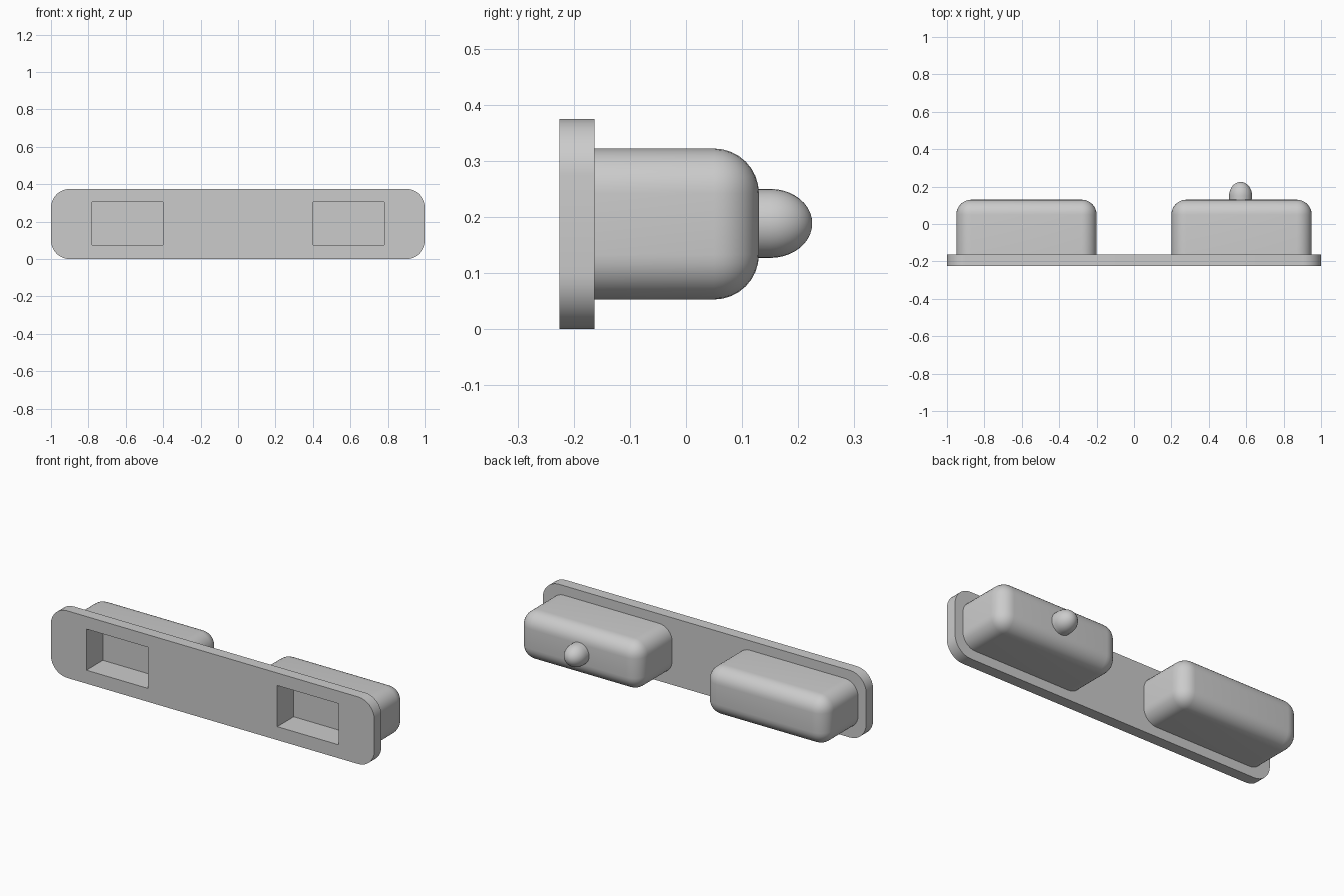
import bpy, bmesh, math
from mathutils import Matrix

if "Cube" in bpy.data.objects:
    bpy.data.objects.remove(bpy.data.objects["Cube"], do_unlink=True)

grey = bpy.data.materials.new("plain grey")
grey.use_nodes = True
GREY = (0.6, 0.6, 0.6, 1)
grey.diffuse_color = GREY
grey.node_tree.nodes["Principled BSDF"].inputs["Base Color"].default_value = GREY

MID_Z = 0.1875
FRONT, PLATE_BACK, POD_BACK, NUB_TIP = -0.225, -0.163, 0.13, 0.225


def finish(name, bm):
    bmesh.ops.recalc_face_normals(bm, faces=bm.faces)
    mesh = bpy.data.meshes.new(name)
    bm.to_mesh(mesh)
    bm.free()
    mesh.materials.append(grey)
    ob = bpy.data.objects.new(name, mesh)
    bpy.context.collection.objects.link(ob)
    return ob


def box(name, x, y, z, radius=0, pick=None):
    """Box from min/max pairs; edges chosen by pick are rounded."""
    bm = bmesh.new()
    bmesh.ops.create_cube(bm, size=1)
    for v in bm.verts:
        v.co = [lo + (c + 0.5) * (hi - lo) for c, (lo, hi) in zip(v.co, (x, y, z))]
    if radius:
        edges = [e for e in bm.edges if pick(e)]
        bmesh.ops.bevel(bm, geom=edges, offset=radius, segments=8, profile=0.5,
                        affect='EDGES', clamp_overlap=True)
    return finish(name, bm)


def along_y(e):
    return abs(e.verts[0].co.y - e.verts[1].co.y) > 0.01


def not_front(e):
    return max(v.co.y for v in e.verts) > PLATE_BACK + 0.01


def cut(ob, cutter):
    mod = ob.modifiers.new("pocket", 'BOOLEAN')
    mod.operation, mod.solver, mod.object = 'DIFFERENCE', 'EXACT', cutter
    bpy.context.view_layer.objects.active = ob
    bpy.ops.object.modifier_apply(modifier=mod.name)


# Mounting plate with rounded corners
plate = box("mounting_plate", (-1, 1), (FRONT, PLATE_BACK), (0, 0.375), 0.1, along_y)
parts = [plate]

# Two rounded pods, each with a rectangular pocket opening at the front
for side, s in (("left", 1), ("right", -1)):
    pod = box(side + "_pod", sorted((0.2 * s, 0.95 * s)), (PLATE_BACK, POD_BACK),
              (0.053, 0.322), 0.08, not_front)
    cutter = box("pocket_cutter", sorted((0.4 * s, 0.78 * s)), (FRONT - 0.1, -0.08),
                 (0.075, 0.305))
    cut(plate, cutter)
    cut(pod, cutter)
    bpy.data.objects.remove(cutter, do_unlink=True)
    parts.append(pod)

# Domed nub behind the left pod: a short round stem ending in a dome
bm = bmesh.new()
R, STEM = 0.0615, 0.15
profile = [(R, POD_BACK - 0.03), (R, STEM)]
for i in range(1, 11):
    a = math.pi / 2 * i / 10
    profile.append((R * math.cos(a), STEM + (NUB_TIP - STEM) * math.sin(a)))
verts = [bm.verts.new((r, y, 0)) for r, y in profile]
edges = [bm.edges.new(pair) for pair in zip(verts, verts[1:])]
bmesh.ops.spin(bm, geom=verts + edges, cent=(0, 0, 0), axis=(0, 1, 0),
               angle=math.tau, steps=32, use_duplicate=False)
bmesh.ops.remove_doubles(bm, verts=bm.verts, dist=0.0005)
bmesh.ops.holes_fill(bm, edges=[e for e in bm.edges if e.is_boundary], sides=0)
bmesh.ops.transform(bm, matrix=Matrix.Translation((0.57, 0, MID_Z + 0.001)), verts=bm.verts)
parts.append(finish("nub", bm))

# Smooth rounded areas, keep hard edges crisp
bpy.ops.object.select_all(action='DESELECT')
for ob in parts:
    ob.select_set(True)
bpy.context.view_layer.objects.active = plate
bpy.ops.object.shade_smooth_by_angle(angle=math.radians(35))
bpy.ops.object.select_all(action='DESELECT')
